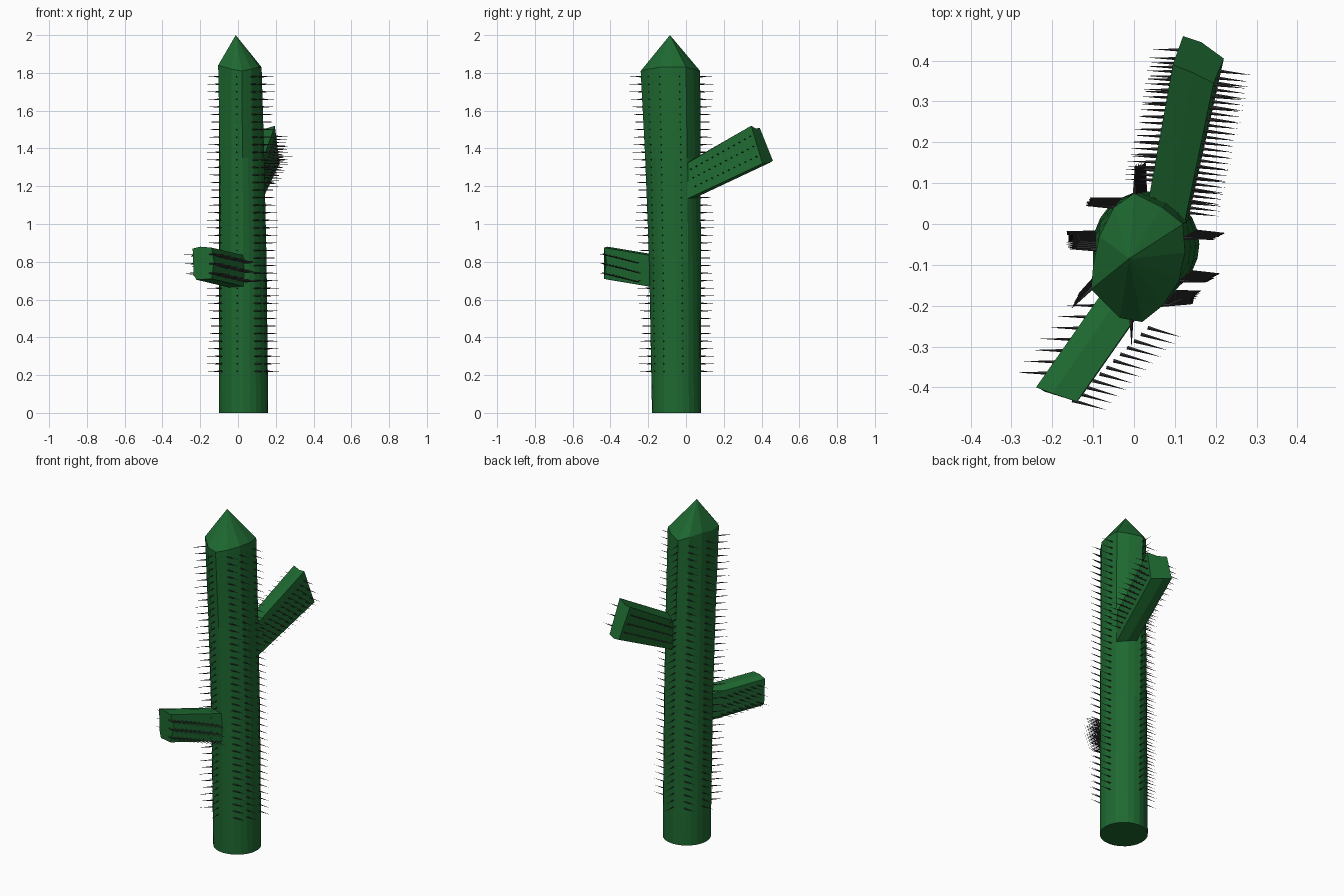
import bpy, bmesh
from math import sin, cos, pi
from mathutils import Vector as V

if "Cube" in bpy.data.objects:
    bpy.data.objects.remove(bpy.data.objects["Cube"])


def material(name, col):
    m = bpy.data.materials.new(name)
    m.diffuse_color = (*col, 1)
    m.use_nodes = True
    m.node_tree.nodes["Principled BSDF"].inputs["Base Color"].default_value = m.diffuse_color
    return m


green = material("cactus_green", (0.013, 0.14, 0.03))
dark = material("spine_grey", (0.05, 0.045, 0.05))


def finish(bm, name, mat):
    bmesh.ops.recalc_face_normals(bm, faces=bm.faces)
    me = bpy.data.meshes.new(name)
    bm.to_mesh(me)
    bm.free()
    me.materials.append(mat)
    ob = bpy.data.objects.new(name, me)
    bpy.context.collection.objects.link(ob)
    return ob


def loft(name, rings, apex=None):
    bm = bmesh.new()
    rs = [[bm.verts.new(p) for p in r] for r in rings]
    n = len(rs[0])
    for a, b in zip(rs, rs[1:]):
        for i in range(n):
            j = (i + 1) % n
            bm.faces.new((a[i], a[j], b[j], b[i]))
    bm.faces.new(rs[0])
    if apex:
        tip = bm.verts.new(apex)
        for i in range(n):
            bm.faces.new((rs[-1][i], rs[-1][(i + 1) % n], tip))
    else:
        bm.faces.new(rs[-1])
    return finish(bm, name, green)


# Trunk: round foot blending into a lopsided pointed crown
outline = [(0, .075, 1.81), (.07, .04, 1.82), (.12, 0, 1.83), (.125, -.07, 1.83),
           (.11, -.14, 1.83), (.07, -.2, 1.82), (.02, -.24, 1.81), (-.035, -.23, 1.82),
           (-.105, -.16, 1.84), (-.1, -.1, 1.83), (-.085, -.03, 1.84), (-.05, .04, 1.83)]
crown = []
for i in range(12):
    a, b = V(outline[i]), V(outline[(i + 1) % 12])
    crown += [a, (a + b) / 2]
foot = [V((.03 + .13 * sin(2 * pi * i / 24), -.05 + .13 * cos(2 * pi * i / 24), 0))
        for i in range(24)]


def trunk_ring(t, z):
    return [V((*f.lerp(c, t).xy, z)) for f, c in zip(foot, crown)]


trunk = loft("trunk", [foot, trunk_ring(.25, .8), trunk_ring(.6, 1.35), crown],
             (-.012, -.085, 2))


# Arms: slab cross-sections from inside the trunk to the cut end
loft("back_arm", [
    [(.025, .0, 1.28), (.07, -.02, 1.31), (.115, -.04, 1.295), (.13, -.0, 1.13), (.085, .03, 1.13), (.035, .05, 1.14)],
    [(.095, .39, 1.51), (.145, .37, 1.505), (.195, .345, 1.52), (.22, .405, 1.32), (.165, .445, 1.325), (.12, .46, 1.335)]])
front_end = [V(p) for p in [(-.24, -.4, .87), (-.2, -.415, .88), (-.14, -.435, .875), (-.127, -.42, .8),
                            (-.14, -.435, .71), (-.22, -.41, .705), (-.235, -.4, .73)]]
loft("front_arm", [[p + V((.175, .25, -.042)) for p in front_end], front_end])


# Spines: rows of thin four-sided spikes
def spike(bm, base, d, length=.08, r=.0045):
    base, d = V(base), V(d).normalized()
    u = d.cross(V((0, 0, 1))).normalized()
    w = d.cross(u)
    q = [bm.verts.new(base - d * .012 + r * (u * cos(k * pi / 2) + w * sin(k * pi / 2)))
         for k in range(4)]
    tip = bm.verts.new(base + d * length)
    bm.faces.new(q)
    for k in range(4):
        bm.faces.new((q[k], q[(k + 1) % 4], tip))


def row(bm, a, b, n, d, length=.08):
    for i in range(n):
        spike(bm, V(a).lerp(V(b), i / (n - 1)), d, length)


# Trunk spines: (index on the ring, direction)
columns = [(0, (.02, 1)), (5, (1, -.06)), (8, (1, -.06)), (10, (1, .03)),
           (13, (.02, -1)), (16, (-.7, -.7)), (19, (-1, .03)), (22, (-1, .05))]
bm = bmesh.new()
for idx, d in columns:
    for k in range(40):
        z = .22 + k * .04
        t = z / .8 * .25 if z < .8 else .25 + (z - .8) / .55 * .35 if z < 1.35 else .6 + (z - 1.35) / .47 * .4
        spike(bm, trunk_ring(t, z)[idx], (*d, 0), .072)
finish(bm, "trunk_spines", dark)

# Back arm spines, three rows on each side
bm = bmesh.new()
for f in (.2, .5, .8):
    left0, left1 = V((.04, .1, 1.33)), V((.093, .37, 1.49))
    row(bm, left0.lerp(V((.05, .14, 1.19)), f), left1.lerp(V((.117, .44, 1.34)), f),
        10, (-1, .03, 0), .068)
    right0, right1 = V((.128, .02, 1.32)), V((.192, .33, 1.50))
    row(bm, right0.lerp(V((.142, .06, 1.17)), f), right1.lerp(V((.216, .385, 1.32)), f),
        12, (1, -.12, 0), .078)
finish(bm, "back_arm_spines", dark)

# Front arm spines, three rows on each side
bm = bmesh.new()
for z in (.74, .79, .84):
    row(bm, (-.095, -.2, z - .04), (-.215, -.365, z), 7, (-1, .02, 0), .075)
    row(bm, (.045, -.257, z - .045), (-.14, -.435, z), 12, (1, -.28, 0), .075)
finish(bm, "front_arm_spines", dark)
